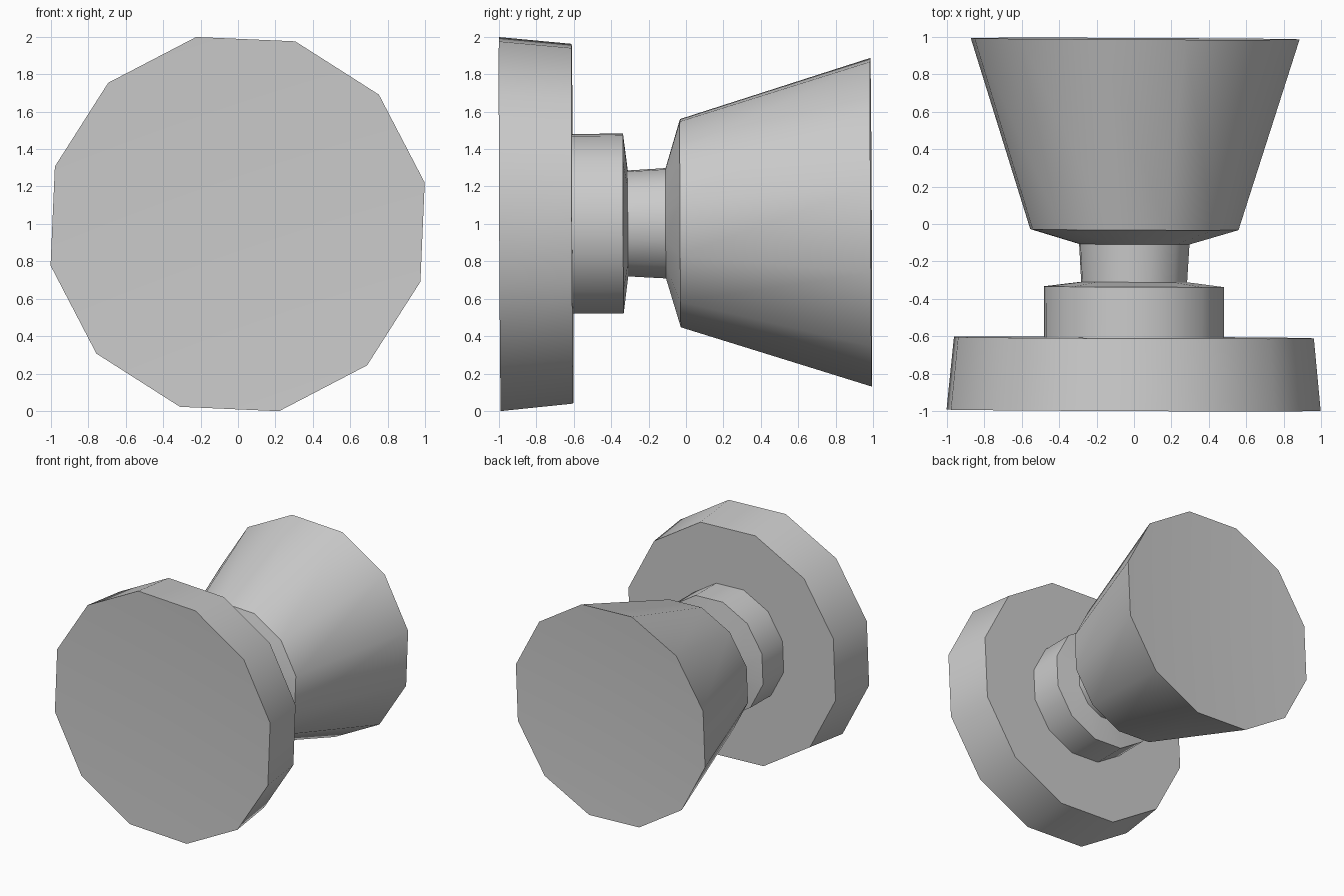
import bpy, bmesh, math
from mathutils import Vector, Matrix

if "Cube" in bpy.data.objects:
    bpy.data.objects.remove(bpy.data.objects["Cube"])

SIDES = 12
START = math.radians(12.5)
DISH = 0.04   # shallow hollow of both end faces

# (distance along the axis, radius) from the front plate to the back of the grip
PROFILE = [
    (-0.995, 1.024), (-0.607, 0.985),   # wall plate
    (-0.607, 0.492), (-0.335, 0.492),   # collar
    (-0.310, 0.290), (-0.108, 0.302),   # neck
    (-0.030, 0.570), (0.990, 0.900),    # flared grip
]


def lathe(name, profile):
    bm = bmesh.new()
    rings = []
    for y, r in profile:
        angles = [START + 2 * math.pi * k / SIDES for k in range(SIDES)]
        rings.append([bm.verts.new((r * math.cos(a), y, r * math.sin(a))) for a in angles])
    for a, b in zip(rings, rings[1:]):
        for k in range(SIDES):
            n = (k + 1) % SIDES
            bm.faces.new((a[k], a[n], b[n], b[k]))
    # slightly hollow end faces
    for ring, inward in ((rings[0], 1), (rings[-1], -1)):
        centre = bm.verts.new((0, ring[0].co.y + inward * DISH, 0))
        for k in range(SIDES):
            bm.faces.new((ring[k], ring[(k + 1) % SIDES], centre))
    # the axis leans very slightly right and up, resting centred at z = 1
    lean = Vector((0, 1, 0)).rotation_difference(Vector((0.004, 1, 0.005)))
    bm.transform(Matrix.Translation((0.002, 0, 1.004)) @ lean.to_matrix().to_4x4())
    bmesh.ops.recalc_face_normals(bm, faces=bm.faces)
    mesh = bpy.data.meshes.new(name)
    bm.to_mesh(mesh)
    bm.free()
    obj = bpy.data.objects.new(name, mesh)
    bpy.context.collection.objects.link(obj)
    return obj


# Knob with plate, collar, neck and grip in one turned piece
knob = lathe("door_knob", PROFILE)
bpy.context.view_layer.objects.active = knob
knob.select_set(True)
bpy.ops.object.shade_smooth_by_angle(angle=math.radians(30.5))
